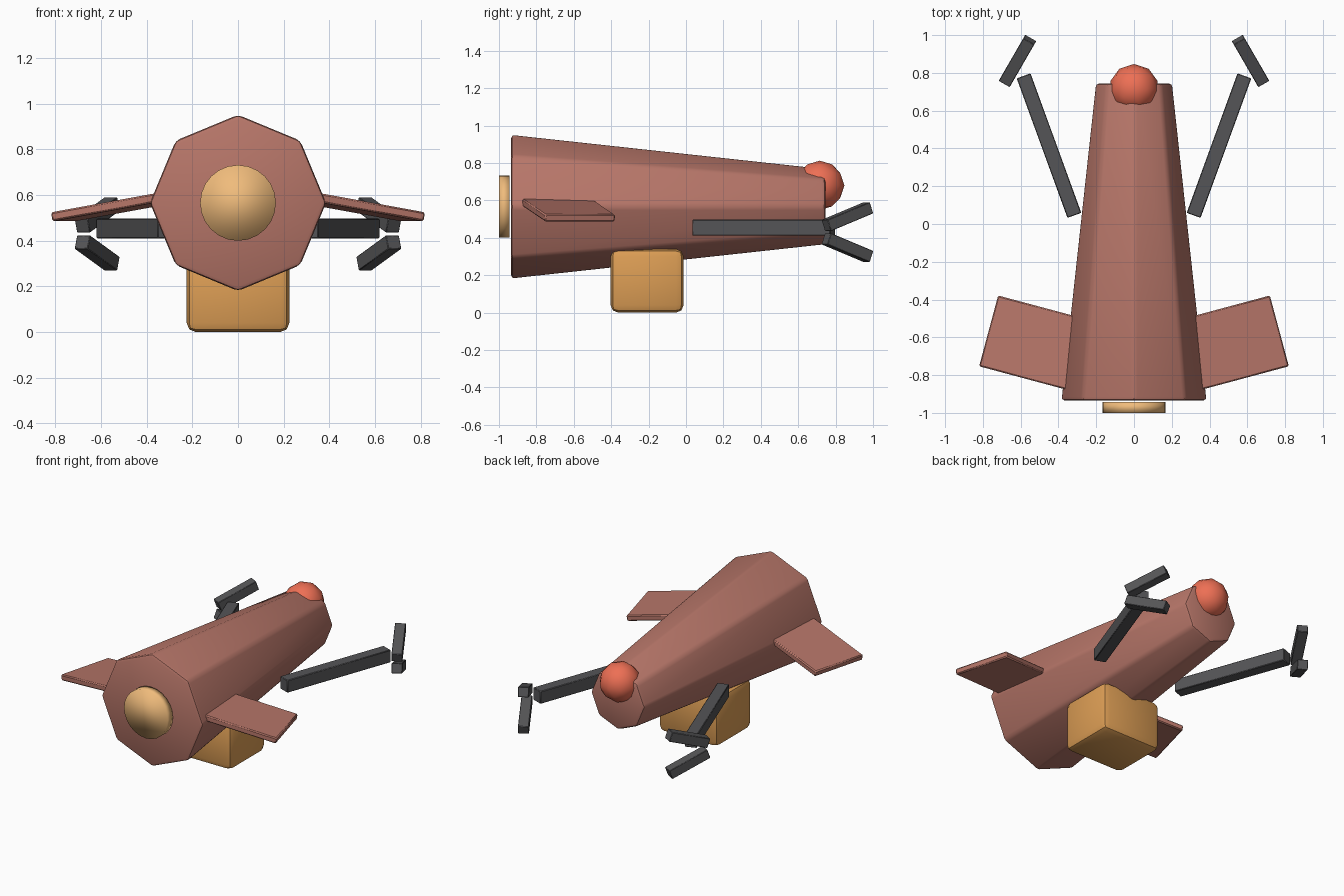
import bpy
from math import radians, cos, sin, pi

if "Cube" in bpy.data.objects:
    bpy.data.objects.remove(bpy.data.objects["Cube"])


def material(name, rgb):
    m = bpy.data.materials.new(name)
    m.diffuse_color = (*rgb, 1)
    m.use_nodes = True
    m.node_tree.nodes["Principled BSDF"].inputs["Base Color"].default_value = m.diffuse_color
    return m


HULL = material("dusty_red", (0.47, 0.18, 0.14))
GOLD = material("gold", (0.72, 0.34, 0.09))
LENS = material("pale_gold", (0.87, 0.50, 0.20))
CORAL = material("coral", (0.85, 0.16, 0.09))
DARK = material("dark_grey", (0.09, 0.09, 0.095))


def finish(name, mat, bevel=0, segments=2, angle=40):
    ob = bpy.context.object
    ob.name = name
    ob.data.materials.append(mat)
    bpy.ops.object.transform_apply(location=False, rotation=False, scale=True)
    if bevel:
        mod = ob.modifiers.new("Bevel", 'BEVEL')
        mod.width = bevel
        mod.segments = segments
        mod.limit_method = 'ANGLE'
        mod.angle_limit = radians(20)
        bpy.ops.object.modifier_apply(modifier="Bevel")
    bpy.ops.object.shade_smooth_by_angle(angle=radians(angle))
    return ob


def box(name, mat, loc, size, rot=(0, 0, 0), bevel=0, segments=2):
    bpy.ops.mesh.primitive_cube_add(size=1, location=loc,
                                    rotation=[radians(a) for a in rot])
    bpy.context.object.scale = size
    return finish(name, mat, bevel, segments)


# Tapered octagonal hull, lying along y with a vertex on top
bpy.ops.mesh.primitive_cone_add(vertices=8, radius1=0.388, radius2=0.205,
                                depth=1.68, location=(0, -0.095, 0.566),
                                rotation=(-pi / 2, 0, 0))
finish("hull", HULL, 0.02, 2)

# Softly shaded front lens disc
bpy.ops.mesh.primitive_cylinder_add(vertices=24, radius=0.166, depth=0.057,
                                    location=(0, -0.9715, 0.566),
                                    rotation=(pi / 2, 0, 0))
finish("front_lens", LENS, angle=180)

# Ball on the upper rear end
bpy.ops.mesh.primitive_ico_sphere_add(subdivisions=2, radius=0.132,
                                      location=(0, 0.715, 0.68))
finish("rear_ball", CORAL, angle=60)

# Cargo box under the hull
box("belly_box", GOLD, (0, -0.208, 0.17), (0.45, 0.39, 0.34), bevel=0.04)

for side, s in (("right", 1), ("left", -1)):
    # Swept, drooping fin; its root is buried in the hull
    box(f"{side}_fin", HULL, (s * 0.482, -0.643, 0.557), (0.60, 0.388, 0.04),
        (0, s * 10, s * 15), bevel=0.007, segments=1)
    # Gripper arm
    box(f"{side}_arm", DARK, (s * 0.45, 0.415, 0.454), (0.078, 0.786, 0.086),
        (0, 0, -s * 20), bevel=0.004, segments=1)
    # Upper and lower claw fingers
    for level, v in (("upper", 1), ("lower", -1)):
        box(f"{side}_{level}_claw", DARK, (s * 0.617, 0.863, 0.43 + v * 0.083),
            (0.067, 0.278, 0.064), (v * 20, 0, s * 30), bevel=0.003, segments=1)
